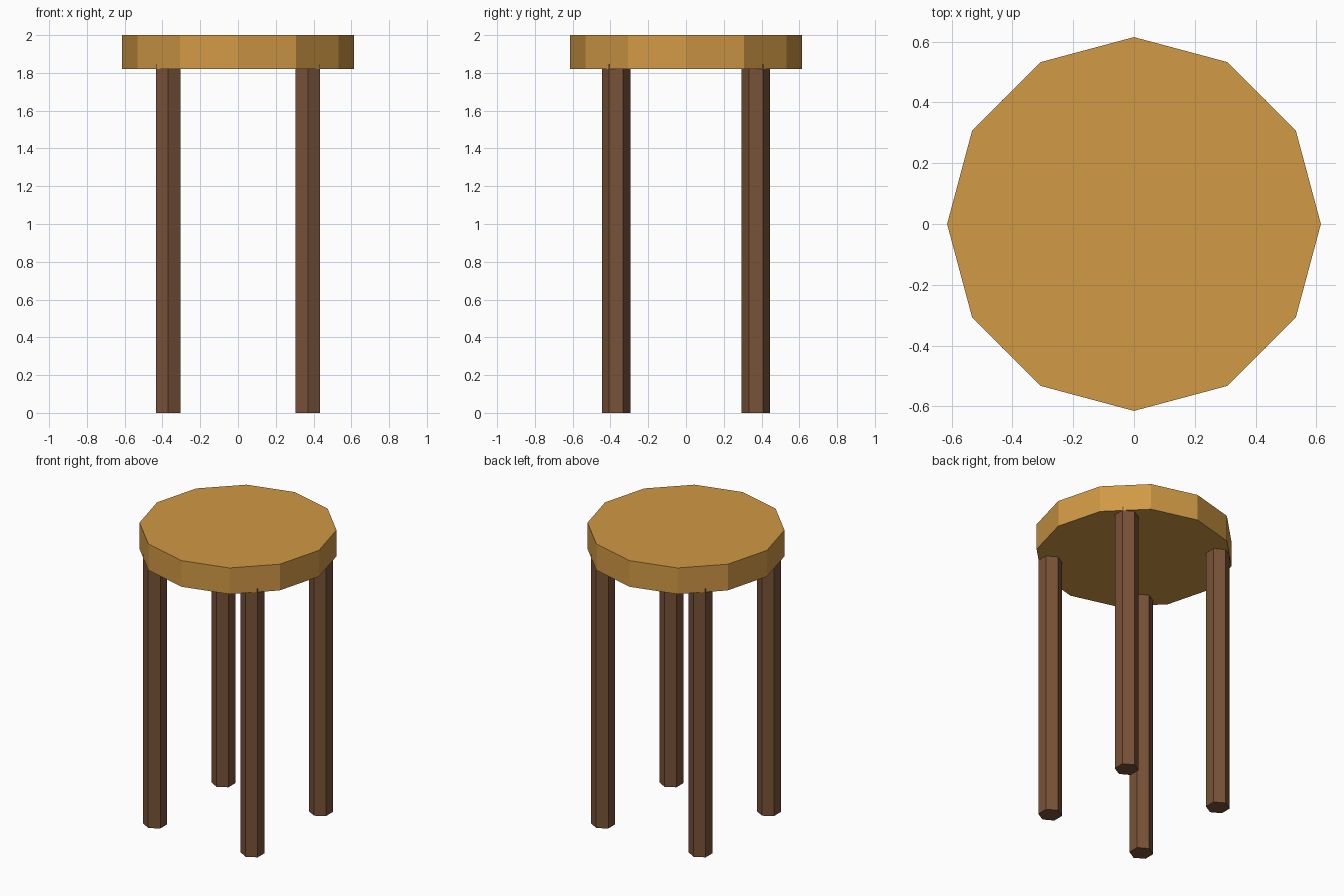
import bpy

cube = bpy.data.objects.get("Cube")
if cube:
    bpy.data.objects.remove(cube, do_unlink=True)


def make_material(name, color):
    mat = bpy.data.materials.new(name)
    mat.use_nodes = True
    mat.diffuse_color = color
    mat.node_tree.nodes["Principled BSDF"].inputs["Base Color"].default_value = color
    return mat


def prism(name, sides, radius, x, y, bottom, top, mat):
    """Upright flat-shaded prism with one corner pointing along +y."""
    bpy.ops.mesh.primitive_cylinder_add(
        vertices=sides, radius=radius, depth=top - bottom,
        location=(x, y, (bottom + top) / 2))
    obj = bpy.context.object
    obj.name = name
    obj.data.materials.append(mat)
    return obj


honey_wood = make_material("honey wood", (0.64, 0.32, 0.06, 1))
dark_wood = make_material("dark wood", (0.19, 0.085, 0.04, 1))

# Round seat
prism("seat", 12, 0.615, 0, 0, 1.82, 2.0, honey_wood)

# Four straight legs, let slightly into the seat
for side, x in (("left", 0.37), ("right", -0.37)):
    for end, y in (("front", -0.37), ("back", 0.37)):
        prism(f"{end}_{side}_leg", 6, 0.075, x, y, 0, 1.846, dark_wood)
